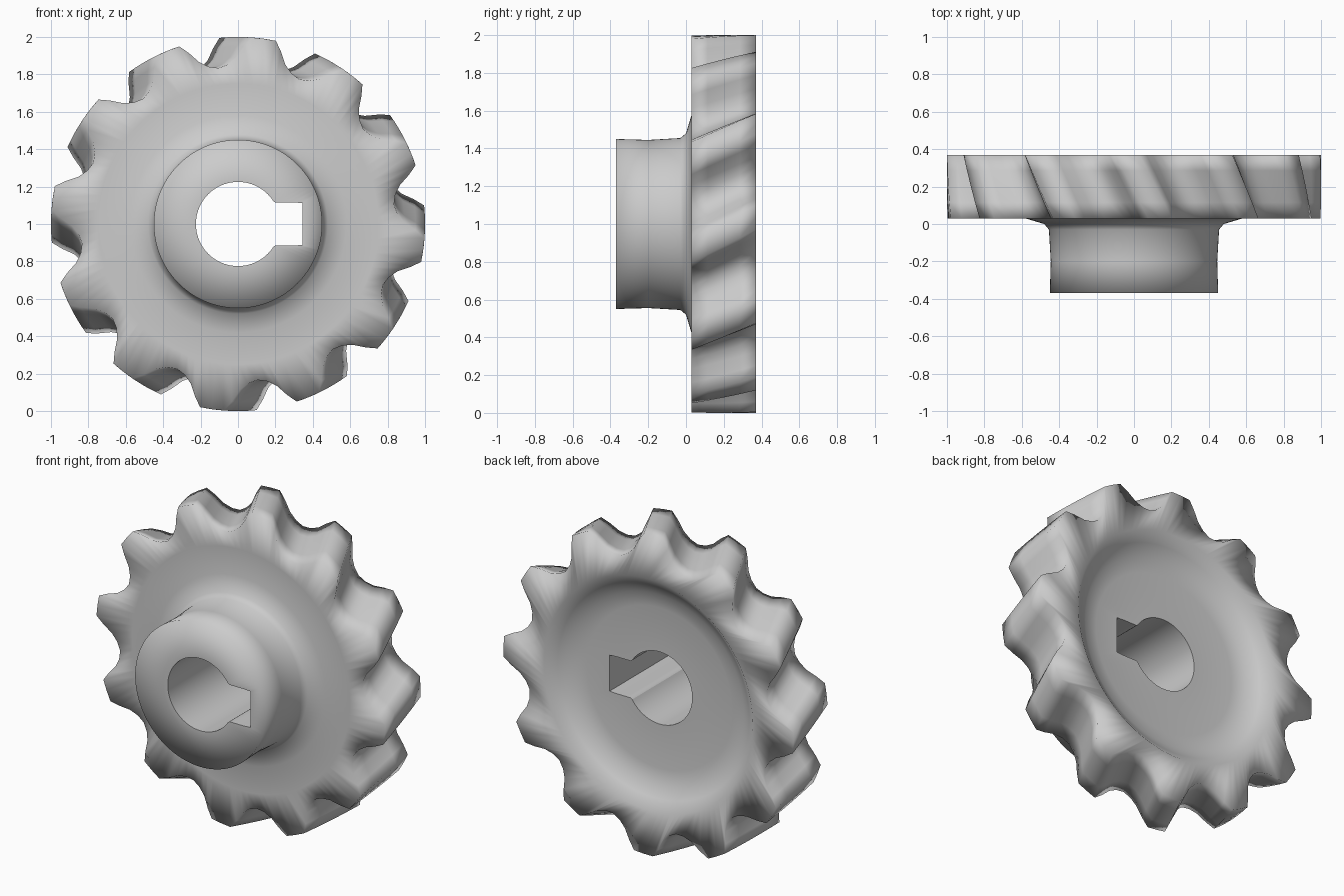
import bpy
import bmesh
from math import cos, sin, radians, atan2

cube = bpy.data.objects.get("Cube")
if cube:
    bpy.data.objects.remove(cube)

TEETH, STEPS = 12, 10
COLUMNS = TEETH * STEPS
FRONT, BACK = 0.03, 0.37
TWIST = 10.0
FIRST_TOOTH = 82.0

# Half of one tooth: (degrees from its centre, radius)
HALF_TOOTH = [(0, 1.0), (3.7, 1.0), (6, 0.95), (8.5, 0.89), (11.5, 0.855), (15, 0.84)]


def circle(radius):
    return [(3.0 * i, radius) for i in range(COLUMNS)]


def keyed_bore():
    """Round bore with a rectangular keyway towards +x."""
    key_x, key_z, bore = 0.345, 0.115, 0.225
    ring = []
    corner = atan2(key_z, key_x)
    for i in range(COLUMNS):
        a = radians(3.0 * i)
        side = abs(atan2(sin(a), cos(a)))
        r = bore
        if side <= corner:
            r = key_x / cos(side)
        elif cos(a) > 0:
            r = max(bore, key_z / sin(side))
        ring.append((3.0 * i, r))
    return ring


def toothed(turn):
    """Gear outline, turned by some degrees."""
    ring = []
    for i in range(COLUMNS):
        k = i - 27
        tooth = (k + 4) // STEPS
        m = k - tooth * STEPS
        offset, r = HALF_TOOTH[abs(m)]
        angle = FIRST_TOOTH + tooth * 30 + (offset if m >= 0 else -offset)
        ring.append((angle + turn, r))
    return ring


# Rings from the front of the bore, around the outside, to the back of the bore
rings = [(keyed_bore(), -0.37)]
for radius, y in [(0.45, -0.37), (0.445, -0.2), (0.455, -0.03), (0.48, 0.0),
                  (0.58, FRONT), (0.75, FRONT)]:
    rings.append((circle(radius), y))
slices = 5
for s in range(slices):
    t = s / (slices - 1)
    rings.append((toothed(TWIST * t), FRONT + (BACK - FRONT) * t))
for radius, y in [(0.72, BACK), (0.66, 0.32), (0.59, 0.275), (0.5, 0.26)]:
    rings.append((circle(radius), y))
rings.append((keyed_bore(), 0.26))

bm = bmesh.new()
verts = [[bm.verts.new((r * cos(radians(a)), y, 1 + r * sin(radians(a)))) for a, r in ring]
         for ring, y in rings]
for n, ring in enumerate(verts):
    after = verts[(n + 1) % len(verts)]
    for i in range(COLUMNS):
        j = (i + 1) % COLUMNS
        bm.faces.new((ring[i], ring[j], after[j], after[i]))
bmesh.ops.recalc_face_normals(bm, faces=bm.faces)
for f in bm.faces:
    f.smooth = True

# Crisp edges where the bore meets the end faces
for ring in (verts[0], verts[-1]):
    for i in range(COLUMNS):
        bm.edges.get((ring[i], ring[(i + 1) % COLUMNS])).smooth = False
# Crisp corners along the keyway
for i in (-11, -6, 6, 11):
    bm.edges.get((verts[0][i], verts[-1][i])).smooth = False

mesh = bpy.data.meshes.new("helical_gear")
bm.to_mesh(mesh)
bm.free()
gear = bpy.data.objects.new("helical_gear", mesh)
bpy.context.collection.objects.link(gear)

# Plain grey
grey = bpy.data.materials.new("light_grey")
grey.use_nodes = True
colour = (0.6, 0.6, 0.6, 1)
grey.diffuse_color = colour
grey.node_tree.nodes["Principled BSDF"].inputs["Base Color"].default_value = colour
mesh.materials.append(grey)
